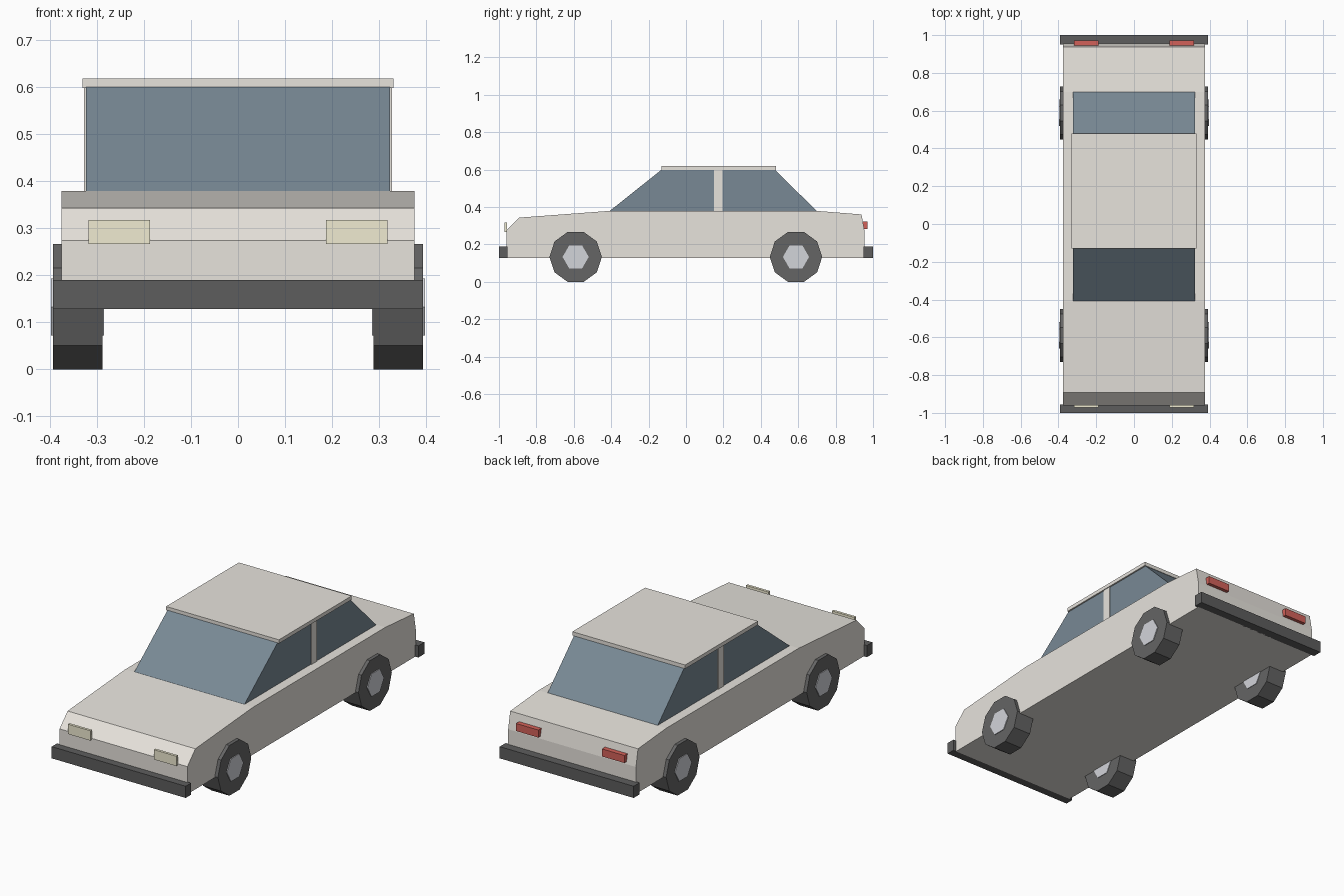
import bpy
import bmesh
import math
from mathutils import Matrix

if "Cube" in bpy.data.objects:
    bpy.data.objects.remove(bpy.data.objects["Cube"])


def material(name, rgb):
    m = bpy.data.materials.new(name)
    m.diffuse_color = (*rgb, 1)
    m.use_nodes = True
    m.node_tree.nodes["Principled BSDF"].inputs["Base Color"].default_value = m.diffuse_color
    return m


PAINT = material("paint", (0.80, 0.77, 0.72))
GLASS = material("glass", (0.19, 0.25, 0.30))
RUBBER = material("rubber", (0.13, 0.13, 0.13))
TRIM = material("trim", (0.11, 0.11, 0.11))
STEEL = material("steel", (0.65, 0.66, 0.70))
LAMP = material("lamp", (0.87, 0.83, 0.64))
RED = material("red_lamp", (0.65, 0.12, 0.10))


def finish(name, bm, mat):
    bmesh.ops.recalc_face_normals(bm, faces=bm.faces)
    mesh = bpy.data.meshes.new(name)
    bm.to_mesh(mesh)
    bm.free()
    mesh.materials.append(mat)
    obj = bpy.data.objects.new(name, mesh)
    bpy.context.collection.objects.link(obj)
    return obj


def extrude_profile(name, profile, half_width, mat):
    """Side profile of (y, z) points stretched across the car's width."""
    bm = bmesh.new()
    face = bm.faces.new([bm.verts.new((-half_width, y, z)) for y, z in profile])
    ext = bmesh.ops.extrude_face_region(bm, geom=[face])["geom"]
    verts = [v for v in ext if isinstance(v, bmesh.types.BMVert)]
    bmesh.ops.translate(bm, verts=verts, vec=(2 * half_width, 0, 0))
    return finish(name, bm, mat)


def box(name, x, y, z, mat):
    """Box from (min, max) ranges."""
    bm = bmesh.new()
    size = Matrix.Diagonal((x[1] - x[0], y[1] - y[0], z[1] - z[0], 1))
    centre = Matrix.Translation((sum(x) / 2, sum(y) / 2, sum(z) / 2))
    bmesh.ops.create_cube(bm, size=1, matrix=centre @ size)
    return finish(name, bm, mat)


def disc(name, x, y, z, radius, sides, mat):
    """Cylinder lying across the car, with corners pointing along y."""
    bm = bmesh.new()
    turn = Matrix.Rotation(math.pi / 2, 4, 'Y')
    spin = Matrix.Rotation(math.pi / 2, 4, 'Z')
    bmesh.ops.create_cone(bm, cap_ends=True, segments=sides, radius1=radius,
                          radius2=radius, depth=x[1] - x[0],
                          matrix=Matrix.Translation((sum(x) / 2, y, z)) @ turn @ spin)
    # put a corner exactly on the y axis whatever the starting angle
    top = max(v.co.z for v in bm.verts)
    if top > z + radius * 0.99:
        bmesh.ops.rotate(bm, verts=bm.verts, cent=(0, y, z),
                         matrix=Matrix.Rotation(math.pi / 2, 3, 'X'))
    return finish(name, bm, mat)


# Lower body and glasshouse
extrude_profile("body", [(-0.96, 0.128), (-0.96, 0.274), (-0.893, 0.343),
                         (-0.41, 0.379), (0.70, 0.379), (0.938, 0.36),
                         (0.955, 0.27), (0.955, 0.128)], 0.375, PAINT)
extrude_profile("cabin_glass", [(-0.41, 0.377), (-0.13, 0.60),
                                (0.475, 0.60), (0.70, 0.377)], 0.323, GLASS)

# Roof panel and centre pillars
box("roof", (-0.331, 0.331), (-0.13, 0.48), (0.598, 0.618), PAINT)
box("door_pillars", (-0.327, 0.327), (0.15, 0.196), (0.375, 0.60), PAINT)

# Bumpers
for name, y in (("front_bumper", (-1.0, -0.955)), ("rear_bumper", (0.95, 1.0))):
    box(name, (-0.393, 0.393), y, (0.128, 0.19), TRIM)

# Lights and wheels on both sides
for side, s in (("left", -1), ("right", 1)):
    def across(a, b):
        return tuple(sorted((s * a, s * b)))

    box(side + "_headlight", across(0.187, 0.318), (-0.971, -0.957), (0.266, 0.318), LAMP)
    box(side + "_tail_light", across(0.187, 0.318), (0.945, 0.971), (0.282, 0.322), RED)
    for end, y in (("front", -0.59), ("rear", 0.588)):
        disc(f"{end}_{side}_tyre", across(0.288, 0.393), y, 0.133, 0.14, 10, RUBBER)
        disc(f"{end}_{side}_hub", across(0.285, 0.397), y, 0.133, 0.07, 6, STEEL)
